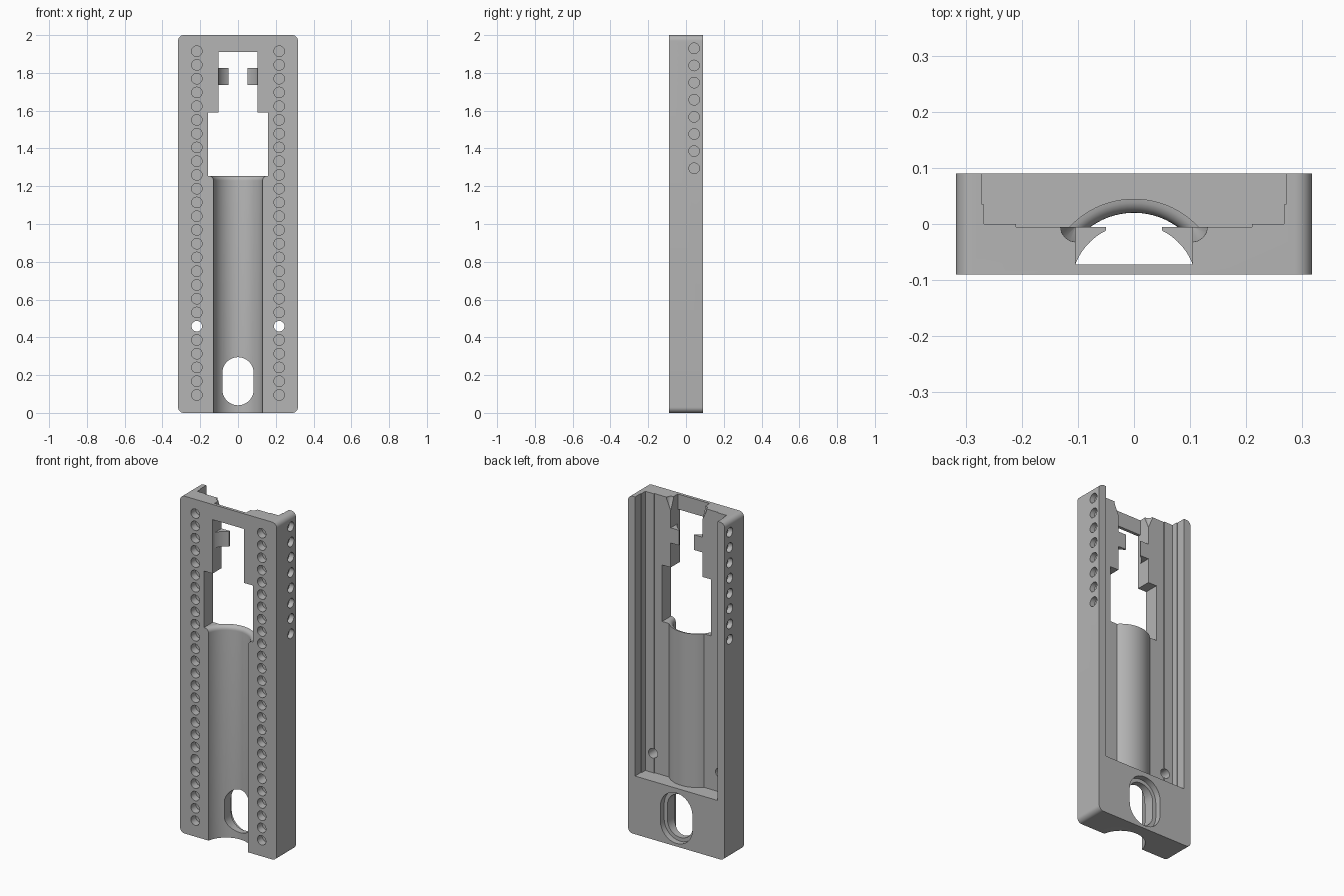
import bpy
import bmesh
from math import pi, sin, cos, asin, acos
from mathutils import Vector

cube = bpy.data.objects.get("Cube")
if cube:
    bpy.data.objects.remove(cube, do_unlink=True)

grey = bpy.data.materials.new("plain grey")
grey.use_nodes = True
color = (0.46, 0.46, 0.46, 1)
grey.diffuse_color = color
grey.node_tree.nodes["Principled BSDF"].inputs["Base Color"].default_value = color

TOP, HALF_W, HALF_D = 2.0, 0.317, 0.09
FLOOR = -0.005          # back face of the thin front plate
AXIS_Y = -0.112         # centre line of the round channel
R_IN, R_OUT = 0.132, 0.157
LEDGE, RIM, STEP = 0.345, 1.255, 1.59


def loft(name, rings):
    """Closed solid through matching rings of points."""
    bm = bmesh.new()
    loops = [[bm.verts.new(p) for p in ring] for ring in rings]
    n = len(loops[0])
    for a, b in zip(loops, loops[1:]):
        for i in range(n):
            j = (i + 1) % n
            bm.faces.new((a[i], a[j], b[j], b[i]))
    bm.faces.new(loops[0])
    bm.faces.new(loops[-1])
    bmesh.ops.recalc_face_normals(bm, faces=bm.faces)
    mesh = bpy.data.meshes.new(name)
    bm.to_mesh(mesh)
    bm.free()
    mesh.materials.append(grey)
    obj = bpy.data.objects.new(name, mesh)
    bpy.context.collection.objects.link(obj)
    return obj


def prism(name, points, axis, lo, hi):
    """Extrude a 2D outline along x, y or z."""
    place = {"x": lambda p, d: (d, p[0], p[1]),
             "y": lambda p, d: (p[0], d, p[1]),
             "z": lambda p, d: (p[0], p[1], d)}[axis]
    return loft(name, [[place(p, d) for p in points] for d in (lo, hi)])


def box(name, half_x, y0, y1, z0, z1):
    return prism(name, [(-half_x, z0), (half_x, z0), (half_x, z1), (-half_x, z1)], "y", y0, y1)


def arc(cx, cy, r, start, end, steps):
    return [(cx + r * cos(start + (end - start) * i / steps),
             cy + r * sin(start + (end - start) * i / steps)) for i in range(steps + 1)]


def circle(cx, cy, r, n=24):
    return arc(cx, cy, r, 0, 2 * pi, n)[:-1]


def capsule(r):
    return arc(0, 0.212, r, 0, pi, 16) + arc(0, 0.123, r, pi, 2 * pi, 16)


def combine(target, other, operation="DIFFERENCE"):
    mod = target.modifiers.new("boolean", "BOOLEAN")
    mod.operation = operation
    mod.solver = "EXACT"
    mod.object = other
    bpy.context.view_layer.objects.active = target
    bpy.ops.object.modifier_apply(modifier=mod.name)
    bpy.data.objects.remove(other, do_unlink=True)


def smooth(obj):
    bpy.ops.object.select_all(action="DESELECT")
    obj.select_set(True)
    bpy.context.view_layer.objects.active = obj
    bpy.ops.object.shade_smooth_by_angle(angle=0.5)


# Body block with rounded corners
r = 0.03
outline = []
for k, (sx, sz) in enumerate([(1, 1), (-1, 1), (-1, -1), (1, -1)]):
    cz = TOP - r if sz > 0 else r
    outline += arc(sx * (HALF_W - r), cz, r, k * pi / 2, (k + 1) * pi / 2, 8)
body = prism("body", outline, "y", -HALF_D, HALF_D)

# Stepped rear pocket, open at the top
half = [(0.21, FLOOR), (0.21, 0), (0.267, 0), (0.267, 0.035), (0.271, 0.035), (0.271, 0.12)]
pocket = half + [(-x, y) for x, y in reversed(half)]
combine(body, prism("pocket_cutter", pocket, "z", LEDGE, TOP + 0.1))

# Round channel shell bulging into the pocket
a = asin((-0.03 - AXIS_Y) / R_OUT)
shell = arc(0, AXIS_Y, R_OUT, a, pi - a, 40)
combine(body, prism("shell", shell, "z", LEDGE - 0.03, RIM + 0.01), "UNION")

# Upper window: wide part, narrow part and slot behind the top bar
combine(body, box("wide_window_cutter", 0.16, -0.2, 0.2, RIM, STEP))
combine(body, box("narrow_window_cutter", 0.104, -0.2, 0.2, STEP - 0.02, 1.91))
combine(body, box("top_slot_cutter", 0.104, -0.072, 0.2, 1.88, TOP + 0.1))

# Channel bore with a rounded flare at the rim
flare = R_OUT - R_IN
profile = [(R_IN, -0.1)]
for i in range(7):
    t = i / 6 * pi / 2 * 0.97
    profile.append((R_IN + flare * (1 - cos(t)), RIM - flare + flare * sin(t)))
profile.append((profile[-1][0], RIM + 0.02))
combine(body, loft("bore_cutter", [[(x, y, z) for x, y in circle(0, AXIS_Y, rad, 72)]
                                   for rad, z in profile]))

# Mounting slot with a wider recess at the back
combine(body, prism("slot_cutter", capsule(0.083), "y", -0.05, 0.2))
combine(body, prism("slot_recess_cutter", capsule(0.105), "y", 0.055, 0.2))

# Rows of holes on the front and on both sides
for side in (-1, 1):
    for i in range(26):
        depth = 0.06 if i == 5 else -0.045
        combine(body, prism("hole_cutter", circle(side * 0.218, 0.095 + i * 0.0728, 0.028),
                            "y", -0.12, depth))
    for i in range(8):
        combine(body, prism("side_hole_cutter", circle(0.043, 1.295 + i * 0.0907, 0.028),
                            "x", side * 0.287, side * 0.35))
    # Small tapered lead-in at the top of the slot
    rings = [[(x, y, z) for x, y in circle(side * 0.104, FLOOR, rad, 16)]
             for rad, z in ((0.001, 1.93), (0.027, 1.99), (0.027, 2.05))]
    combine(body, loft("lead_in_cutter", rings))
smooth(body)

# Curved clip tabs reaching into the narrow window
start, end = acos(0.05 / 0.112), acos(0.104 / 0.112)
tab_outline = [(0.104, FLOOR), (0.05, FLOOR)] + arc(0, AXIS_Y, 0.112, start, end, 12)
for side, label in ((1, "left"), (-1, "right")):
    tab = prism(label + "_tab", [(side * x, y) for x, y in tab_outline], "z", 1.735, 1.825)
    smooth(tab)
